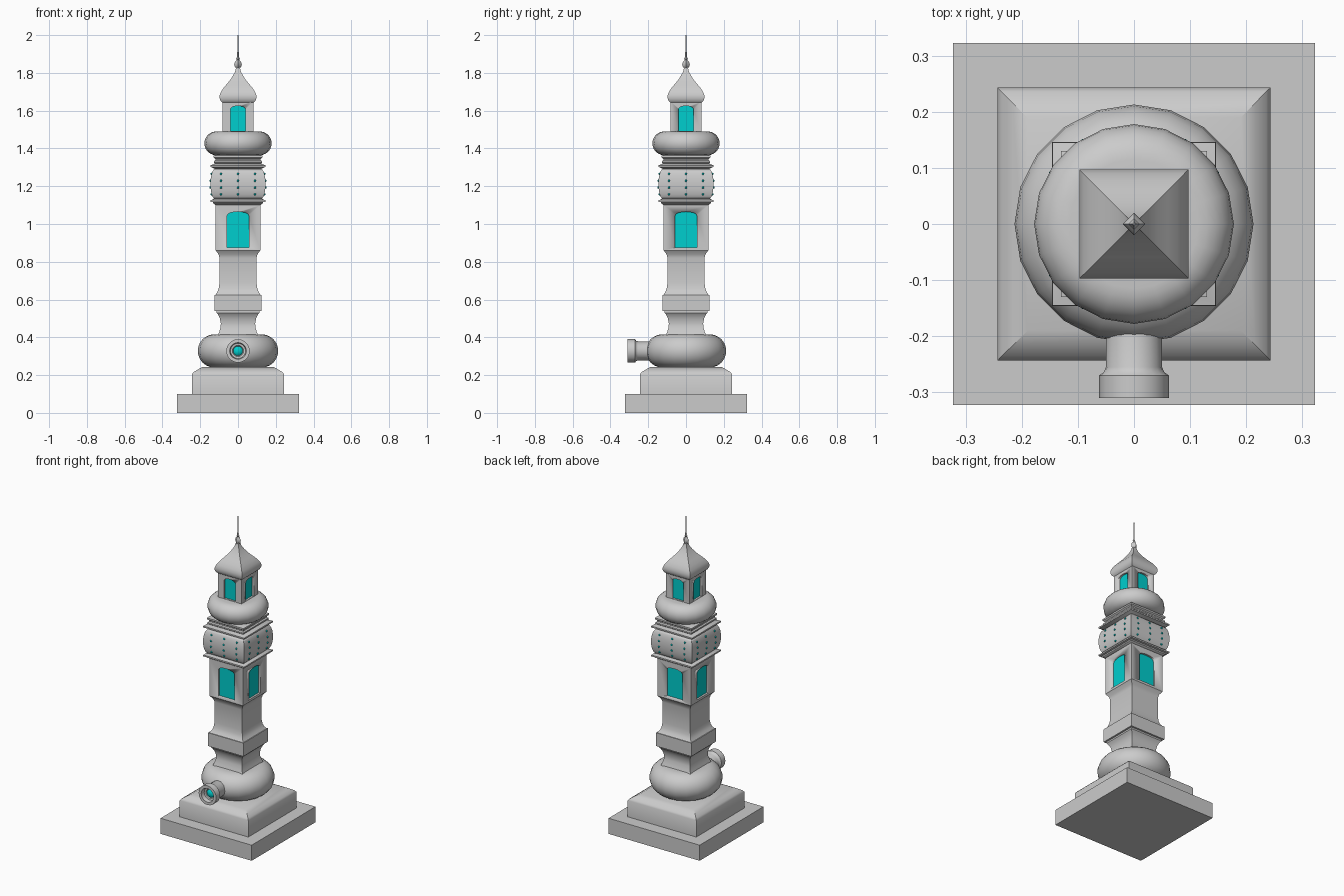
import bpy, bmesh
from math import pi, sin, cos, sqrt, radians
from mathutils import Matrix, Vector

if "Cube" in bpy.data.objects:
    bpy.data.objects.remove(bpy.data.objects["Cube"])

cyan = bpy.data.materials.new("cyan_glow")
cyan.diffuse_color = (0.0, 0.62, 0.62, 1)
cyan.use_nodes = True
cyan.node_tree.nodes["Principled BSDF"].inputs["Base Color"].default_value = cyan.diffuse_color


def finish(name, bm, mat=None, angle=35):
    bmesh.ops.recalc_face_normals(bm, faces=bm.faces)
    me = bpy.data.meshes.new(name)
    bm.to_mesh(me)
    bm.free()
    for p in me.polygons:
        p.use_smooth = True
    me.set_sharp_from_angle(angle=radians(angle))
    if mat:
        me.materials.append(mat)
    ob = bpy.data.objects.new(name, me)
    bpy.context.collection.objects.link(ob)
    return ob


def lathe(name, profile, n=4, phase=0.0, scale=1.0, matrix=None, mat=None):
    """Sweep (radius, height) points round z with n sides, capped at both ends."""
    bm = bmesh.new()
    rings = [[bm.verts.new((r * scale * cos(phase + 2 * pi * i / n),
                            r * scale * sin(phase + 2 * pi * i / n), z))
              for i in range(n)] for r, z in profile]
    for a, b in zip(rings, rings[1:]):
        for i in range(n):
            j = (i + 1) % n
            bm.faces.new((a[i], a[j], b[j], b[i]))
    bm.faces.new(rings[0][::-1])
    bm.faces.new(rings[-1])
    if matrix:
        bm.transform(matrix)
    return finish(name, bm, mat)


def square(name, profile):
    """Square-plan section; profile gives half widths."""
    return lathe(name, profile, 4, pi / 4, sqrt(2))


def cushion(name, centre, radius, z, n=20):
    """Round bulging ring with flat top and bottom."""
    steps = 12
    pts = [(centre + radius * cos(t), z + radius * sin(t))
           for t in (-pi / 2 + pi * k / steps for k in range(steps + 1))]
    return lathe(name, pts, n)


def arch(w, z0, z1, rise):
    top = [(w * cos(pi * k / 8), z1 - rise + rise * sin(pi * k / 8)) for k in range(9)]
    return [(-w, z0), (w, z0)] + top


def windows(name, wall, half, w, z0, z1, rise, depth=0.014):
    """Four arched recesses cut in a square wall, with glowing panes inside."""
    cut, panes = bmesh.new(), bmesh.new()
    for k in range(4):
        rot = Matrix.Rotation(k * pi / 2, 4, 'Z')
        pts = arch(w, z0, z1, rise)
        at = lambda bm, y: [bm.verts.new(rot @ Vector((x, y, z))) for x, z in pts]
        a, b = at(cut, -half - 0.04), at(cut, -half + depth)
        cut.faces.new(a)
        cut.faces.new(b[::-1])
        for i in range(len(a)):
            j = (i + 1) % len(a)
            cut.faces.new((a[j], a[i], b[i], b[j]))
        c, d = at(panes, -half + depth - 0.002), at(panes, -half + depth + 0.01)
        panes.faces.new(c)
        panes.faces.new(d[::-1])
        for i in range(len(c)):
            j = (i + 1) % len(c)
            panes.faces.new((c[j], c[i], d[i], d[j]))
    cutter = finish(name + "_cutter", cut)
    cutter.hide_render = True
    cutter.display_type = 'WIRE'
    finish(name + "_panes", panes, cyan)
    mod = wall.modifiers.new("window_recess", 'BOOLEAN')
    mod.operation, mod.object, mod.solver = 'DIFFERENCE', cutter, 'EXACT'


# stepped base
square("base_slab", [(0.323, 0), (0.323, 0.10)])
square("base_plinth", [(0.243, 0.10), (0.243, 0.205), (0.236, 0.215),
                       (0.216, 0.228), (0.19, 0.242)])
cushion("lower_cushion", 0.125, 0.088, 0.328)

# neck, collar and shaft
square("neck", [(0.106, 0.41), (0.099, 0.43), (0.092, 0.455), (0.091, 0.475),
                (0.096, 0.50), (0.105, 0.52), (0.113, 0.53), (0.113, 0.54)])
square("collar", [(0.125, 0.54), (0.125, 0.625)])
square("shaft", [(0.12, 0.625), (0.109, 0.64), (0.102, 0.66), (0.098, 0.69),
                 (0.098, 0.82), (0.103, 0.84), (0.118, 0.86)])

# lower lantern room
room = square("window_room", [(0.118, 0.86), (0.118, 1.10)])
windows("room_window", room, 0.118, 0.057, 0.875, 1.065, 0.02)
square("lower_moulding", [(0.118, 1.10), (0.13, 1.108), (0.132, 1.115), (0.145, 1.117),
                          (0.145, 1.126), (0.133, 1.13), (0.125, 1.135)])

# bulging square drum with studs
drum_r = lambda z: 0.122 + 0.024 * sqrt(max(0, 1 - ((z - 1.212) / 0.079) ** 2))
square("drum", [(drum_r(z), z) for z in (1.212 - 0.079 * cos(pi * k / 12) for k in range(13))])
studs = bmesh.new()
for k in range(4):
    for x in (-0.09, 0, 0.09):
        for z in (1.157, 1.193, 1.229, 1.265):
            m = Matrix.Rotation(k * pi / 2, 4, 'Z') @ Matrix.Translation((x, -drum_r(z), z))
            bmesh.ops.create_icosphere(studs, subdivisions=1, radius=0.007, matrix=m)
finish("drum_studs", studs, cyan)

# stacked mouldings under the upper cushion
square("upper_moulding", [(0.122, 1.29), (0.132, 1.297), (0.145, 1.302), (0.145, 1.311),
                          (0.133, 1.315), (0.122, 1.32), (0.128, 1.325), (0.128, 1.333),
                          (0.12, 1.338), (0.12, 1.345), (0.13, 1.352), (0.13, 1.362),
                          (0.11, 1.368)])
cushion("upper_cushion", 0.115, 0.063, 1.427)

# upper lantern and square ogee roof
lantern = square("lantern", [(0.083, 1.48), (0.083, 1.65)])
windows("lantern_window", lantern, 0.083, 0.041, 1.492, 1.625, 0.018)
square("ogee_roof", [(0.083, 1.643), (0.091, 1.65), (0.097, 1.665), (0.097, 1.682),
                     (0.09, 1.70), (0.077, 1.72), (0.06, 1.74), (0.042, 1.762),
                     (0.027, 1.785), (0.016, 1.805), (0.009, 1.83)])
lathe("finial", [(0.009, 1.82), (0.018, 1.836), (0.02, 1.846), (0.016, 1.858),
                 (0.007, 1.868), (0.010, 1.874), (0.006, 1.882), (0.004, 1.91),
                 (0.002, 2.0)])

# front spout with recessed lens
to_front = Matrix.Translation((0, 0, 0.328)) @ Matrix.Rotation(pi / 2, 4, 'X')
lathe("spout", [(0.05, 0.14), (0.05, 0.255), (0.054, 0.264), (0.062, 0.27), (0.062, 0.31),
                (0.044, 0.31), (0.04, 0.285), (0.03, 0.283), (0.025, 0.275)],
      20, matrix=to_front)
lathe("spout_lens", [(0.025, 0.27), (0.025, 0.28), (0.018, 0.287), (0.006, 0.29)],
      20, matrix=to_front, mat=cyan)
